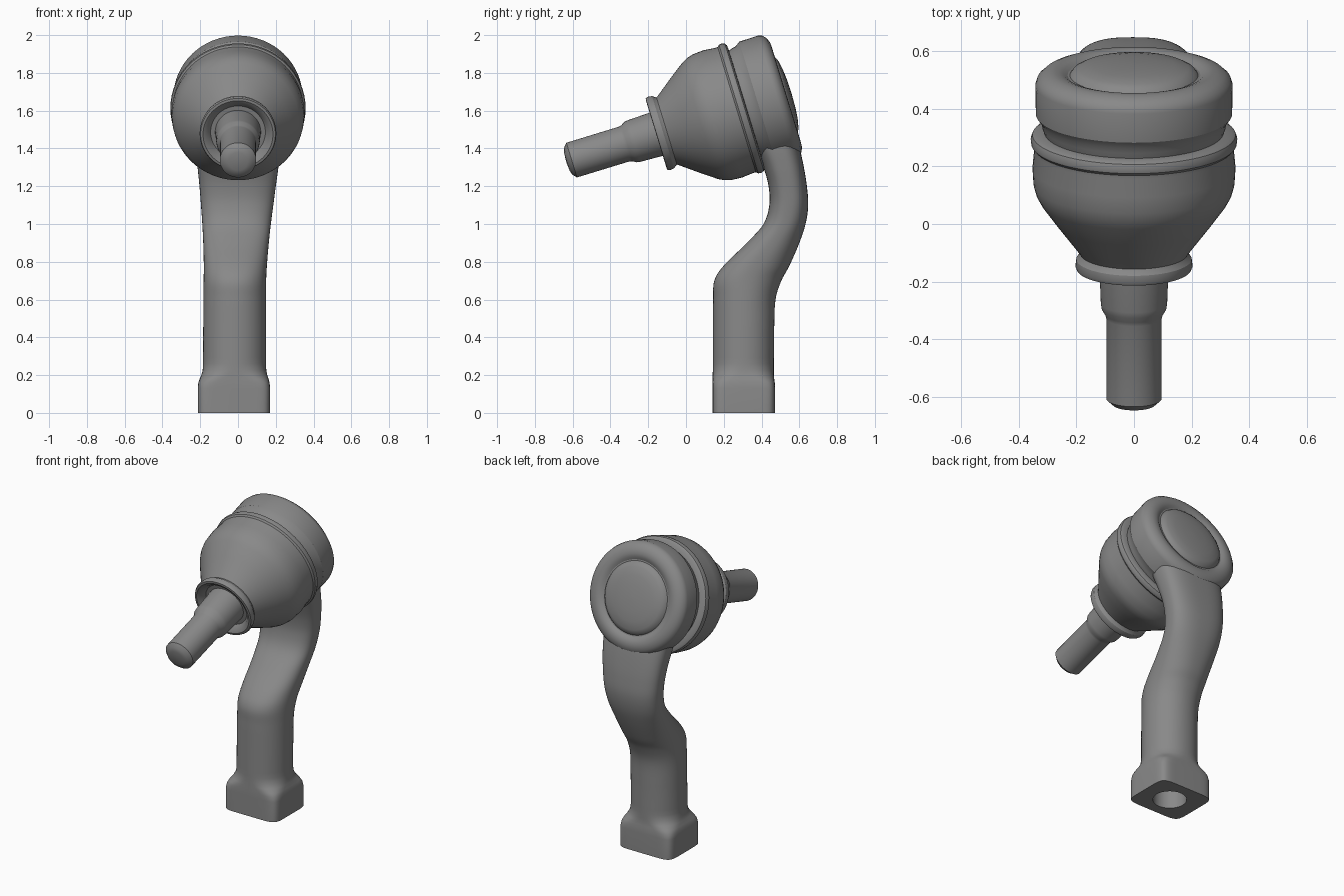
import bpy, bmesh, math
from mathutils import Matrix, Vector

cube = bpy.data.objects.get("Cube")
if cube:
    bpy.data.objects.remove(cube, do_unlink=True)

metal = bpy.data.materials.new("grey metal")
metal.use_nodes = True
metal.diffuse_color = (0.25, 0.25, 0.25, 1)
metal.node_tree.nodes["Principled BSDF"].inputs["Base Color"].default_value = (0.25, 0.25, 0.25, 1)

SEGMENTS = 64
TILT = math.radians(17)
JOINT_CENTRE = Vector((0, 0.29, 1.612))
ANGLES = [2 * math.pi * i / SEGMENTS for i in range(SEGMENTS)]


def loft(name, rings, sharp=32):
    """Skin closed rings of points and cap both ends."""
    bm = bmesh.new()
    rows = [[bm.verts.new(p) for p in ring] for ring in rings]
    for a, b in zip(rows, rows[1:]):
        for i in range(SEGMENTS):
            j = (i + 1) % SEGMENTS
            bm.faces.new((a[i], a[j], b[j], b[i]))
    bm.faces.new(rows[0][::-1])
    bm.faces.new(rows[-1])
    bmesh.ops.recalc_face_normals(bm, faces=bm.faces)
    mesh = bpy.data.meshes.new(name)
    bm.to_mesh(mesh)
    bm.free()
    obj = bpy.data.objects.new(name, mesh)
    bpy.context.collection.objects.link(obj)
    mesh.materials.append(metal)
    bpy.ops.object.select_all(action='DESELECT')
    obj.select_set(True)
    bpy.context.view_layer.objects.active = obj
    bpy.ops.object.shade_smooth_by_angle(angle=math.radians(sharp))
    return obj


def turned(name, profile):
    """Revolve (distance along axis, radius) pairs about the tilted joint axis."""
    tilt = Matrix.Translation(JOINT_CENTRE) @ Matrix.Rotation(TILT, 4, 'X')
    return loft(name, [[tilt @ Vector((r * math.cos(t), s, r * math.sin(t))) for t in ANGLES]
                       for s, r in profile])


def smooth_path(points, steps=6):
    """Catmull-Rom interpolation through tuples."""
    pts = [Vector(p) for p in points]
    ext = [2 * pts[0] - pts[1]] + pts + [2 * pts[-1] - pts[-2]]
    out = []
    for a, b, c, d in zip(ext, ext[1:], ext[2:], ext[3:]):
        for k in range(steps):
            t = k / steps
            out.append(b + (c - a) * t / 2 + (2 * a - 5 * b + 4 * c - d) * t**2 / 2
                       + (3 * b - a - 3 * c + d) * t**3 / 2)
    return out + [pts[-1]]


def section(z, front, back, right, left, power):
    """Horizontal superellipse ring between the given limits."""
    def bend(v):
        return math.copysign(abs(v) ** (2 / power), v)
    cx, cy = (left + right) / 2, (front + back) / 2
    return [(cx + (left - right) / 2 * bend(math.cos(t)),
             cy + (back - front) / 2 * bend(math.sin(t)), z) for t in ANGLES]


# Ball joint: housing with rolled rim and domed cap
turned("housing", [(0.0, 0.30), (0.05, 0.318), (0.07, 0.322), (0.095, 0.34), (0.2, 0.342),
                   (0.222, 0.335), (0.24, 0.315), (0.25, 0.29), (0.252, 0.265), (0.246, 0.245),
                   (0.236, 0.23), (0.236, 0.222), (0.25, 0.212), (0.262, 0.19), (0.272, 0.14),
                   (0.278, 0.08), (0.28, 0.01)])

# Rubber boot with retaining ridge and front lip
turned("boot", [(-0.43, 0.10), (-0.43, 0.145), (-0.458, 0.165), (-0.468, 0.185), (-0.466, 0.198),
                (-0.455, 0.203), (-0.43, 0.2), (-0.418, 0.19), (-0.41, 0.186), (-0.39, 0.2),
                (-0.3, 0.268), (-0.225, 0.322), (-0.195, 0.338), (-0.16, 0.348), (-0.1, 0.352),
                (-0.035, 0.346), (-0.022, 0.347), (-0.012, 0.356), (0.005, 0.358),
                (0.02, 0.352), (0.028, 0.34), (0.03, 0.30)])

# Stepped stud
turned("stud", [(-0.966, 0.01), (-0.963, 0.05), (-0.956, 0.074), (-0.936, 0.096), (-0.645, 0.096),
                (-0.63, 0.1), (-0.61, 0.112), (-0.59, 0.115), (-0.40, 0.122)])

# Arm: blind hole, squared foot, round shank, then a bent neck into the housing
foot = [(0.5, 0.205, 0.405, -0.12, 0.08, 2), (0.0, 0.205, 0.405, -0.12, 0.08, 2),
        (0.0, 0.14, 0.472, -0.213, 0.17, 7), (0.13, 0.14, 0.472, -0.213, 0.17, 7),
        (0.16, 0.14, 0.47, -0.21, 0.167, 6), (0.18, 0.141, 0.467, -0.203, 0.162, 4.5),
        (0.2, 0.141, 0.465, -0.194, 0.155, 3), (0.225, 0.142, 0.465, -0.187, 0.15, 2.3)]
neck = [(0.26, 0.142, 0.465, -0.185, 0.148, 2.1), (0.45, 0.143, 0.467, -0.184, 0.148, 2.1),
        (0.6, 0.144, 0.474, -0.183, 0.148, 2.1), (0.7, 0.15, 0.505, -0.182, 0.149, 2.2),
        (0.78, 0.2, 0.548, -0.181, 0.153, 2.3), (0.9, 0.322, 0.6, -0.184, 0.163, 2.4),
        (1.0, 0.41, 0.633, -0.189, 0.174, 2.5), (1.1, 0.441, 0.647, -0.196, 0.187, 2.6),
        (1.2, 0.437, 0.64, -0.204, 0.2, 2.7), (1.3, 0.41, 0.624, -0.214, 0.214, 2.8),
        (1.4, 0.37, 0.602, -0.225, 0.225, 2.8), (1.47, 0.36, 0.578, -0.225, 0.225, 2.8),
        (1.56, 0.36, 0.5, -0.2, 0.2, 2.8)]
loft("arm", [section(*s) for s in foot + smooth_path(neck)], sharp=40)
